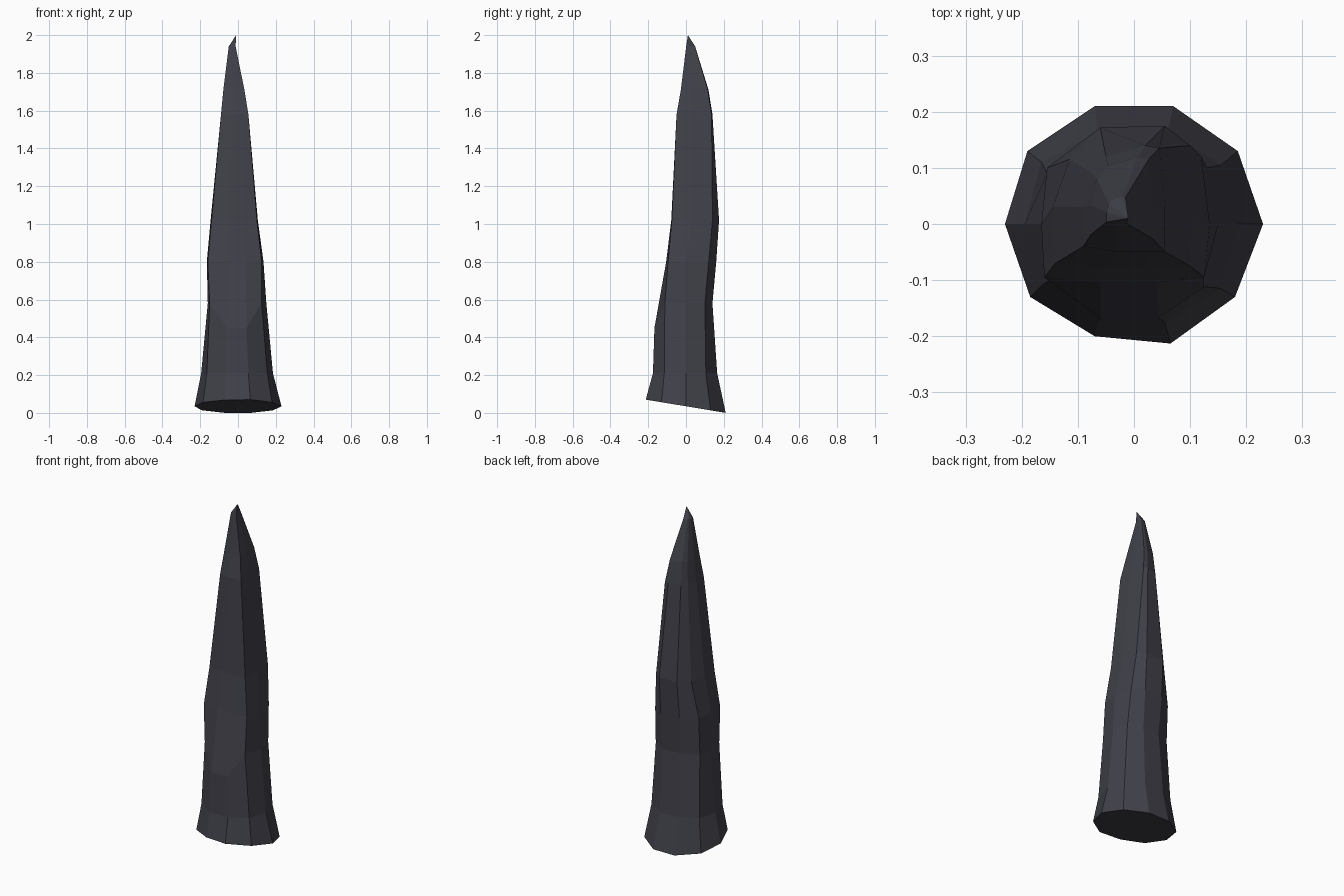
import bpy
import bmesh

if "Cube" in bpy.data.objects:
    bpy.data.objects.remove(bpy.data.objects["Cube"])

# Cross-sections, ten points each: left, then round the back, right and front
RINGS = [
    (0.035, [(-.23, 0), (-.19, .13), (-.07, .21), (.07, .21), (.185, .13),
             (.23, 0), (.18, -.13), (.065, -.213), (-.07, -.2), (-.185, -.13)]),
    (0.21, [(-.195, 0), (-.165, .11), (-.065, .165), (.06, .165), (.155, .105),
            (.185, 0), (.155, -.115), (.055, -.175), (-.065, -.175), (-.165, -.11)]),
    (0.58, [(-.16, 0), (-.155, .09), (-.06, .135), (.05, .14), (.13, .1),
            (.15, 0), (.125, -.112), (.045, -.167), (-.06, -.167), (-.15, -.1)]),
    (0.80, [(-.165, 0), (-.155, .1), (-.065, .155), (.055, .16), (.12, .12),
            (.135, 0), (.125, -.095), (.04, -.105), (-.06, -.105), (-.16, -.095)]),
    (1.02, [(-.145, .03), (-.115, .115), (-.06, .172), (.055, .175), (.1, .14),
            (.105, .03), (.1, -.075), (.03, -.078), (-.05, -.078), (-.14, -.07)]),
    (1.58, [(-.09, .03), (-.075, .09), (-.05, .12), (.02, .14), (.045, .135),
            (.055, .03), (.055, -.05), (.02, -.05), (-.03, -.05), (-.09, -.04)]),
]
APEX = (-.01, .01, 2.0)


def height(level, index, z, y):
    if level == 0:
        return z - 0.165 * y          # sloping foot
    if level == 2 and index in (7, 8):
        return 0.45                   # front facet reaches lower
    return z


def shrunk(points, factor, cx, cy):
    return [(cx + (x - APEX[0]) * factor, cy + (y - APEX[1]) * factor)
            for x, y in points]


# Tip sections taper from the last ring to a left-leaning chisel point
last = RINGS[-1][1]
rings = RINGS + [(1.71, shrunk(last, .77, -.016, .019)),
                 (1.94, shrunk(last, .25, -.029, .016))]

bm = bmesh.new()
loops = [[bm.verts.new((x, y, height(k, i, z, y))) for i, (x, y) in enumerate(pts)]
         for k, (z, pts) in enumerate(rings)]
n = len(last)
for low, high in zip(loops, loops[1:]):
    for i in range(n):
        j = (i + 1) % n
        bm.faces.new((low[i], low[j], high[j], high[i]))
tip = bm.verts.new(APEX)
for i in range(n):
    bm.faces.new((loops[-1][i], loops[-1][(i + 1) % n], tip))
bm.faces.new(loops[0])
bmesh.ops.recalc_face_normals(bm, faces=bm.faces)

# Faceted stone spike
mesh = bpy.data.meshes.new("stone_spike")
bm.to_mesh(mesh)
bm.free()
stone = bpy.data.materials.new("dark slate")
stone.diffuse_color = (0.052, 0.052, 0.068, 1)
stone.use_nodes = True
stone.node_tree.nodes["Principled BSDF"].inputs["Base Color"].default_value = stone.diffuse_color
mesh.materials.append(stone)
spike = bpy.data.objects.new("stone_spike", mesh)
bpy.context.collection.objects.link(spike)
